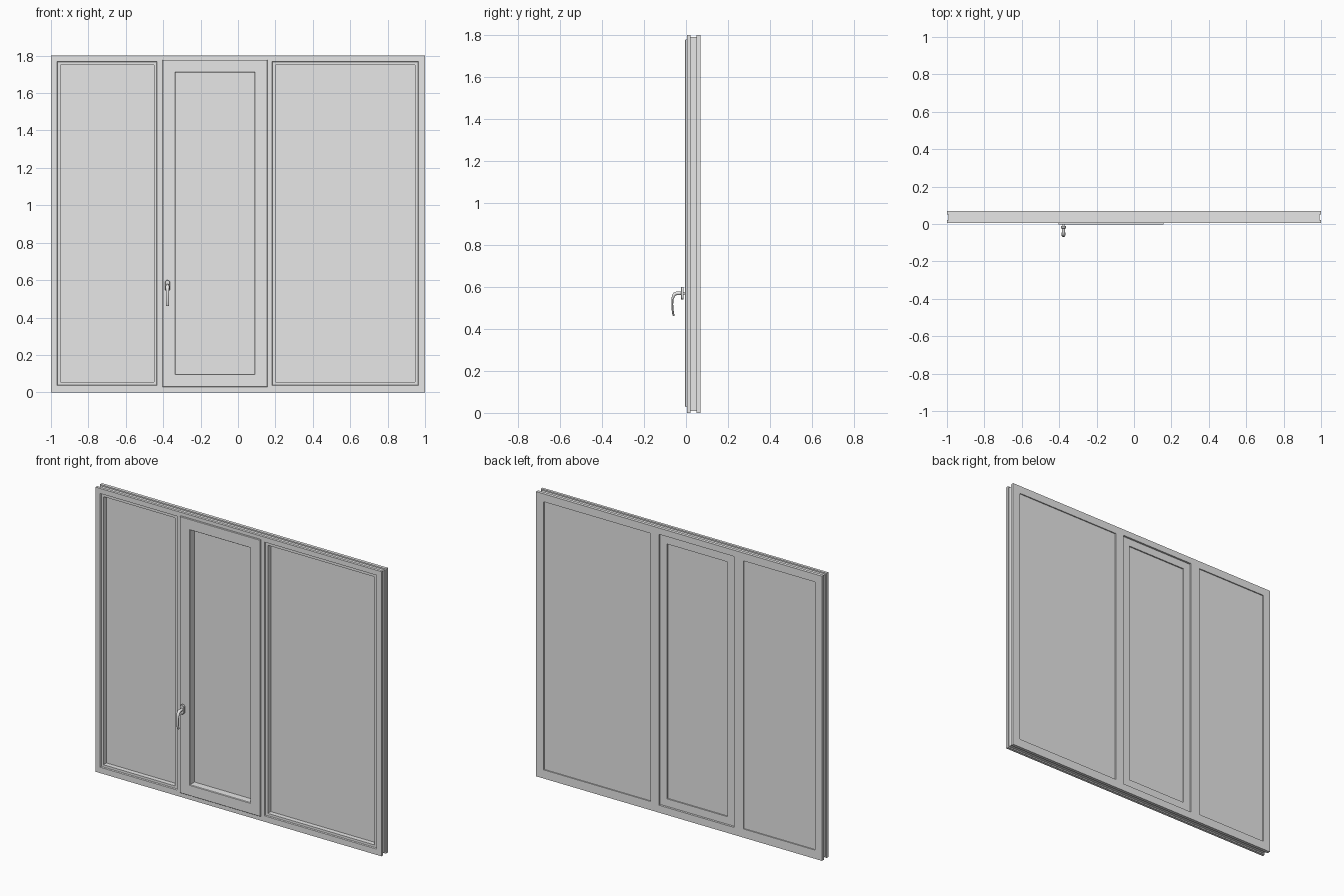
import bpy, bmesh, math
from mathutils import Vector

cube = bpy.data.objects.get("Cube")
if cube:
    bpy.data.objects.remove(cube, do_unlink=True)

GREY = (0.8, 0.8, 0.8, 1.0)
mat = bpy.data.materials.new("light grey")
mat.use_nodes = True
mat.diffuse_color = GREY
mat.node_tree.nodes["Principled BSDF"].inputs["Base Color"].default_value = GREY


def loft(name, rings, closed=False):
    """Skin a list of equal-length point rings; cap the ends or join them up."""
    bm = bmesh.new()
    vs = [[bm.verts.new(p) for p in ring] for ring in rings]
    n = len(vs[0])
    pairs = list(zip(vs, vs[1:])) + ([(vs[-1], vs[0])] if closed else [])
    for a, b in pairs:
        for i in range(n):
            j = (i + 1) % n
            bm.faces.new((a[i], a[j], b[j], b[i]))
    if not closed:
        bm.faces.new(vs[0])
        bm.faces.new(vs[-1])
    bmesh.ops.recalc_face_normals(bm, faces=bm.faces)
    me = bpy.data.meshes.new(name)
    bm.to_mesh(me)
    bm.free()
    me.materials.append(mat)
    ob = bpy.data.objects.new(name, me)
    bpy.context.collection.objects.link(ob)
    return ob


def rect_loft(name, rect, profile, closed=False):
    """Rectangle (x0, x1, z0, z1) carried through (inset, y) profile points."""
    x0, x1, z0, z1 = rect
    rings = [[(x0 + d, y, z0 + d), (x1 - d, y, z0 + d),
              (x1 - d, y, z1 - d), (x0 + d, y, z1 - d)] for d, y in profile]
    return loft(name, rings, closed)


def smooth(ob, angle=40):
    bpy.ops.object.select_all(action='DESELECT')
    ob.select_set(True)
    bpy.context.view_layer.objects.active = ob
    bpy.ops.object.shade_smooth_by_angle(angle=math.radians(angle))


# Opening rectangles
LEFT_PANE = (-0.95, -0.45, 0.055, 1.75)
RIGHT_PANE = (0.2, 0.947, 0.055, 1.75)
SASH = (-0.404, 0.158, 0.029, 1.778)

# Outer frame: slab with a groove round its edge
frame = rect_loft("outer_frame", (-1, 1, 0, 1.8),
                  [(0, 0.005), (0, 0.022), (0.008, 0.022),
                   (0.008, 0.05), (0, 0.05), (0, 0.07)])

# Cut a stepped bead and a through opening for each fixed pane, and the sash hole
cutters = []
for rect in (LEFT_PANE, RIGHT_PANE):
    cutters.append(rect_loft("cutter", rect, [(-0.018, -0.02), (-0.018, 0.005), (-0.015, 0.012)]))
    cutters.append(rect_loft("cutter", rect, [(0, -0.1), (0, 0.1)]))
cutters.append(rect_loft("cutter", SASH, [(0.018, -0.1), (0.018, 0.1)]))
for c in cutters:
    c.hide_render = True
    mod = frame.modifiers.new("opening", 'BOOLEAN')
    mod.operation = 'DIFFERENCE'
    mod.solver = 'EXACT'
    mod.object = c
bpy.context.view_layer.update()
cut_mesh = bpy.data.meshes.new_from_object(
    frame.evaluated_get(bpy.context.evaluated_depsgraph_get()))
frame.modifiers.clear()
frame.data = cut_mesh
for c in cutters:
    bpy.data.objects.remove(c, do_unlink=True)

# Opening sash with an overlapping front lip
rect_loft("sash", SASH,
          [(0, 0.005), (0, -0.002), (0.002, -0.004), (0.066, -0.004), (0.069, 0.0),
           (0.069, 0.062), (0.021, 0.062), (0.021, 0.005)], closed=True)

# Glazing
for name, rect, inset, y0, y1 in (
        ("left_glass", LEFT_PANE, -0.003, 0.042, 0.063),
        ("right_glass", RIGHT_PANE, -0.003, 0.042, 0.063),
        ("sash_glass", SASH, 0.066, 0.044, 0.054)):
    rect_loft(name, rect, [(inset, y0), (inset, y1)])

# Handle base plate: rounded plate with softened front rim
HX, HZ = -0.377, 0.57


def stadium(r, half, y):
    pts = []
    for i in range(24):
        a = 2 * math.pi * (i + 0.5) / 24
        pts.append((HX + r * math.cos(a), y,
                    HZ + r * math.sin(a) + math.copysign(half, math.sin(a))))
    return pts


smooth(loft("handle_base", [stadium(0.013, 0.017, -0.011), stadium(0.013, 0.017, -0.022),
                            stadium(0.011, 0.017, -0.024)]))

# Spindle joining the base plate to the sash
smooth(loft("handle_spindle", [stadium(0.006, 0, -0.002), stadium(0.006, 0, -0.013)]))

# Handle lever: (y, z, half width, half thickness) along the neck and grip
path = [(-0.022, 0.570, 0.009, 0.009), (-0.042, 0.570, 0.009, 0.009),
        (-0.053, 0.567, 0.010, 0.0085), (-0.060, 0.558, 0.010, 0.007),
        (-0.064, 0.542, 0.009, 0.0055), (-0.0655, 0.520, 0.008, 0.0045),
        (-0.0645, 0.495, 0.008, 0.0045), (-0.061, 0.472, 0.008, 0.0045),
        (-0.058, 0.462, 0.007, 0.004)]
rings = []
for i, (y, z, w, t) in enumerate(path):
    a, b = path[max(i - 1, 0)], path[min(i + 1, len(path) - 1)]
    d = Vector((0, b[0] - a[0], b[1] - a[1])).normalized()
    side = Vector((1, 0, 0))
    up = d.cross(side)
    rings.append([Vector((HX, y, z)) + side * w * math.cos(k * math.pi / 8)
                  + up * t * math.sin(k * math.pi / 8) for k in range(16)])
smooth(loft("handle_lever", rings), 50)
